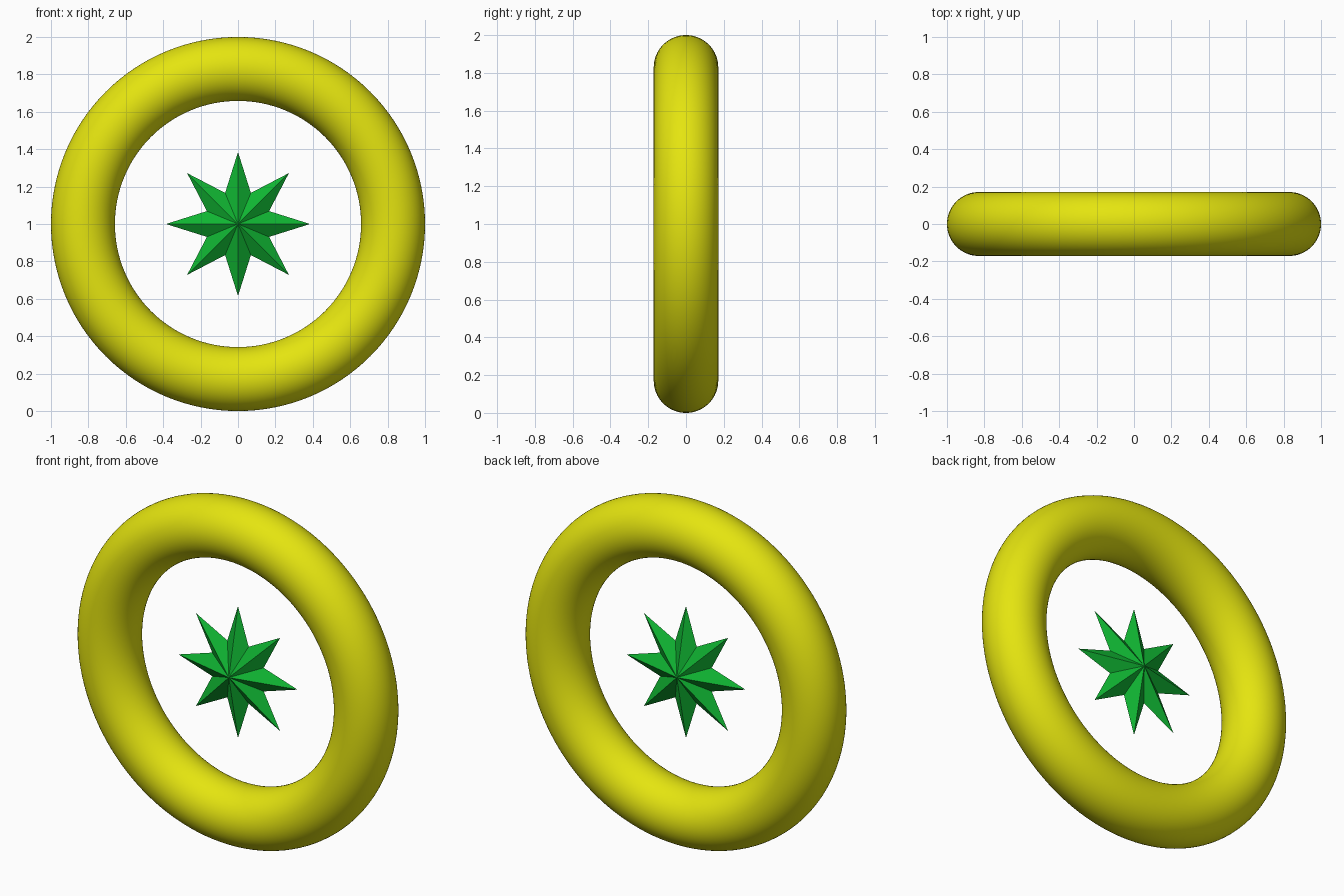
import bpy
import bmesh
from math import sin, cos, pi

default = bpy.data.objects.get("Cube")
if default:
    bpy.data.objects.remove(default, do_unlink=True)


def make_material(name, color):
    mat = bpy.data.materials.new(name)
    mat.use_nodes = True
    mat.diffuse_color = color
    mat.node_tree.nodes["Principled BSDF"].inputs["Base Color"].default_value = color
    return mat


yellow = make_material("yellow", (0.78, 0.78, 0.005, 1))
green = make_material("green", (0.005, 0.46, 0.032, 1))

CENTER = (0, 0, 1)

# Upright smooth ring
bpy.ops.mesh.primitive_torus_add(
    major_radius=0.829, minor_radius=0.171,
    major_segments=128, minor_segments=64,
    location=CENTER, rotation=(pi / 2, 0, 0))
ring = bpy.context.object
ring.name = "ring"
ring.data.materials.append(yellow)
bpy.ops.object.shade_smooth()

# Faceted eight-pointed star, with an apex at front and back
POINTS, TIP, VALLEY, DEPTH = 8, 0.385, 0.18, 0.085
bm = bmesh.new()
outline = []
for i in range(POINTS * 2):
    radius = VALLEY if i % 2 else TIP
    angle = pi * i / POINTS
    outline.append(bm.verts.new((radius * cos(angle), 0, radius * sin(angle))))
for y in (-DEPTH, DEPTH):
    apex = bm.verts.new((0, y, 0))
    for i, vert in enumerate(outline):
        bm.faces.new((vert, outline[(i + 1) % len(outline)], apex))
bmesh.ops.recalc_face_normals(bm, faces=bm.faces)
mesh = bpy.data.meshes.new("star")
bm.to_mesh(mesh)
bm.free()
mesh.materials.append(green)
star = bpy.data.objects.new("star", mesh)
star.location = CENTER
bpy.context.collection.objects.link(star)
